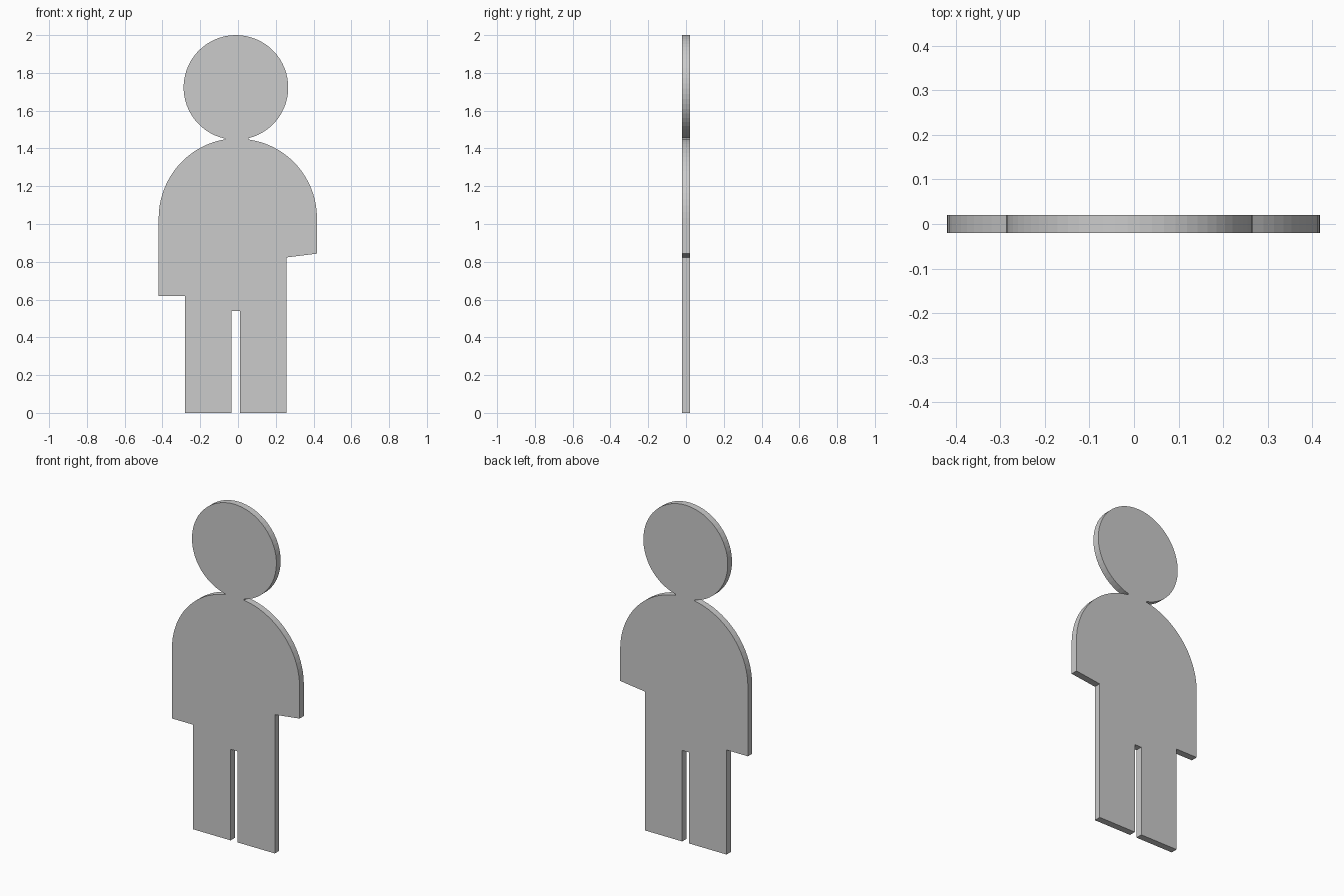
import bpy, bmesh
from math import sin, cos, asin, pi

if "Cube" in bpy.data.objects:
    bpy.data.objects.remove(bpy.data.objects["Cube"])

DEPTH = 0.04
HEAD_X, HEAD_Z, HEAD_R = -0.011, 1.723, 0.277
SHOULDER_Z, SHOULDER_R = 1.031, 0.42
NECK_L, NECK_R = -0.069, 0.055


def arc(cx, cz, rx, rz, a0, a1, n):
    """Points along an elliptical arc from angle a0 to a1."""
    return [(cx + rx * cos(a0 + (a1 - a0) * i / n),
             cz + rz * sin(a0 + (a1 - a0) * i / n)) for i in range(n + 1)]


# Legs, trunk and right sleeve, counter-clockwise from the left foot
outline = [(-0.28, 0), (-0.034, 0), (-0.034, 0.54), (0.011, 0.54), (0.011, 0),
           (0.256, 0), (0.256, 0.823), (0.418, 0.843)]

# Right shoulder up to the neck
a = pi / 2 - asin(NECK_R / SHOULDER_R)
outline += arc(0, SHOULDER_Z, 0.418, SHOULDER_R, 0, a, 18)

# Head, starting and ending at the neck pinch
start = -pi / 2 + asin((NECK_R - HEAD_X) / HEAD_R)
end = 1.5 * pi - asin((HEAD_X - NECK_L) / HEAD_R)
outline += arc(HEAD_X, HEAD_Z, HEAD_R, HEAD_R, start, end, 58)

# Left shoulder down to the longer left sleeve
a = pi / 2 + asin(-NECK_L / SHOULDER_R)
outline += arc(0, SHOULDER_Z, 0.42, SHOULDER_R + 0.003, a, pi, 18)
outline += [(-0.42, 0.62), (-0.28, 0.62)]

# Extrude the silhouette into a flat plate
bm = bmesh.new()
face = bm.faces.new([bm.verts.new((x, -DEPTH / 2, z)) for x, z in outline])
ext = bmesh.ops.extrude_face_region(bm, geom=[face], use_keep_orig=True)
moved = [v for v in ext["geom"] if isinstance(v, bmesh.types.BMVert)]
bmesh.ops.translate(bm, verts=moved, vec=(0, DEPTH, 0))
bmesh.ops.remove_doubles(bm, verts=bm.verts, dist=0.0005)
bmesh.ops.recalc_face_normals(bm, faces=bm.faces)

mesh = bpy.data.meshes.new("figure_cutout")
bm.to_mesh(mesh)
bm.free()
bpy.context.collection.objects.link(bpy.data.objects.new("figure_cutout", mesh))
